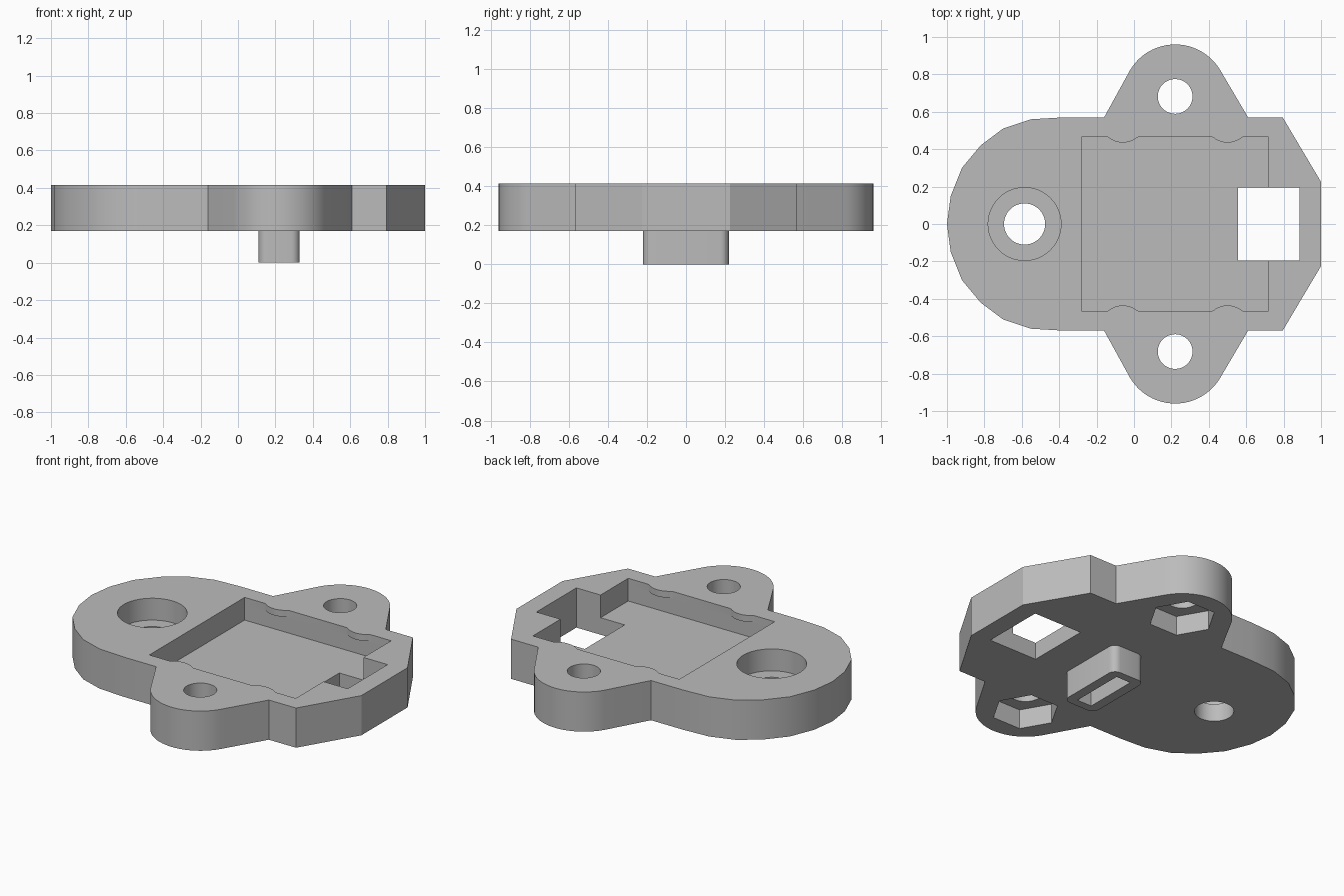
import bpy, bmesh, math

cube = bpy.data.objects.get("Cube")
if cube:
    bpy.data.objects.remove(cube, do_unlink=True)

BOTTOM, TOP = 0.17, 0.415

mat = bpy.data.materials.new("mid grey plastic")
mat.use_nodes = True
grey = (0.5, 0.5, 0.5, 1)
mat.diffuse_color = grey
mat.node_tree.nodes["Principled BSDF"].inputs["Base Color"].default_value = grey


def prism(name, points, z0, z1):
    """Extrude a closed outline from z0 to z1."""
    bm = bmesh.new()
    face = bm.faces.new([bm.verts.new((x, y, z0)) for x, y in points])
    top = bmesh.ops.extrude_face_region(bm, geom=[face])["geom"]
    for v in top:
        if isinstance(v, bmesh.types.BMVert):
            v.co.z = z1
    bmesh.ops.recalc_face_normals(bm, faces=bm.faces)
    mesh = bpy.data.meshes.new(name)
    bm.to_mesh(mesh)
    bm.free()
    obj = bpy.data.objects.new(name, mesh)
    bpy.context.collection.objects.link(obj)
    mesh.materials.append(mat)
    return obj


def arc(cx, cy, r, a0, a1, n):
    angles = [math.radians(a0 + (a1 - a0) * i / n) for i in range(n + 1)]
    return [(cx + r * math.cos(a), cy + r * math.sin(a)) for a in angles]


def ring(cx, cy, r, n):
    return arc(cx, cy, r, 0, 360, n)[:-1]


def rect(x0, x1, y):
    return [(x0, -y), (x1, -y), (x1, y), (x0, y)]


def mirrored(half):
    """Complete an outline whose half lies on the +y side."""
    return half + [(x, -y) for x, y in reversed(half) if abs(y) > 1e-4]


def cut(target, name, points, z0, z1):
    cutter = prism(name, points, z0, z1)
    mod = target.modifiers.new(name, "BOOLEAN")
    mod.operation, mod.solver, mod.object = "DIFFERENCE", "EXACT", cutter
    bpy.context.view_layer.objects.active = target
    bpy.ops.object.modifier_apply(modifier=name)
    bpy.data.objects.remove(cutter, do_unlink=True)


def finish(obj):
    bpy.ops.object.select_all(action="DESELECT")
    obj.select_set(True)
    bpy.context.view_layer.objects.active = obj
    bpy.ops.object.shade_smooth_by_angle(angle=math.radians(29))


# Base plate: chamfered nose, two mounting ears, rounded tail
half = [(1.0, 0.225), (0.795, 0.57), (0.61, 0.57)]
half += arc(0.22, 0.68, 0.28, 30, 150, 24)
half += [(-0.16, 0.57), (-0.38, 0.57), (-0.55, 0.56), (-0.70, 0.51),
         (-0.82, 0.42), (-0.92, 0.30), (-0.98, 0.15), (-1.0, 0)]
plate = prism("base_plate", mirrored(half), BOTTOM, TOP)

# Recess with four small retaining bumps along its upper edge
WALL, FLOOR, LIP = 0.465, 0.275, 0.375
cut(plate, "recess_cutter", rect(-0.28, 0.72, WALL), FLOOR, LIP)
lip = [(0.72, WALL)]
for cx in (0.50, -0.06):
    lip += [(cx + 0.085, WALL)]
    lip += arc(cx, WALL + 0.09, 0.12, -50, -130, 10)
    lip += [(cx - 0.085, WALL)]
lip += [(-0.28, WALL)]
cut(plate, "recess_lip_cutter", mirrored(lip), LIP - 0.01, 0.6)

# Square window through the nose
cut(plate, "window_cutter", rect(0.555, 0.885, 0.195), 0, 0.6)

# Counterbored hole in the tail
cut(plate, "bore_cutter", ring(-0.585, 0, 0.195, 48), 0.28, 0.6)
cut(plate, "tail_hole_cutter", ring(-0.585, 0, 0.11, 48), 0, 0.6)

# Ear screw holes with hexagonal nut pockets underneath
for side in (1, -1):
    cut(plate, "nut_cutter", ring(0.22, side * 0.682, 0.19, 6), 0, BOTTOM + 0.12)
    cut(plate, "screw_cutter", ring(0.22, side * 0.682, 0.093, 32), 0, 0.6)
finish(plate)

# Hollow locating peg below the plate
R = 0.045
corners = [(0.33 - R, 0.22 - R, 0), (0.11 + R, 0.22 - R, 90),
           (0.11 + R, -0.22 + R, 180), (0.33 - R, -0.22 + R, 270)]
outline = []
for cx, cy, start in corners:
    outline += arc(cx, cy, R, start, start + 90, 6)
peg = prism("locating_peg", outline, 0, BOTTOM + 0.02)
cut(peg, "slot_cutter", rect(0.17, 0.27, 0.17), -0.1, 0.15)
finish(peg)
